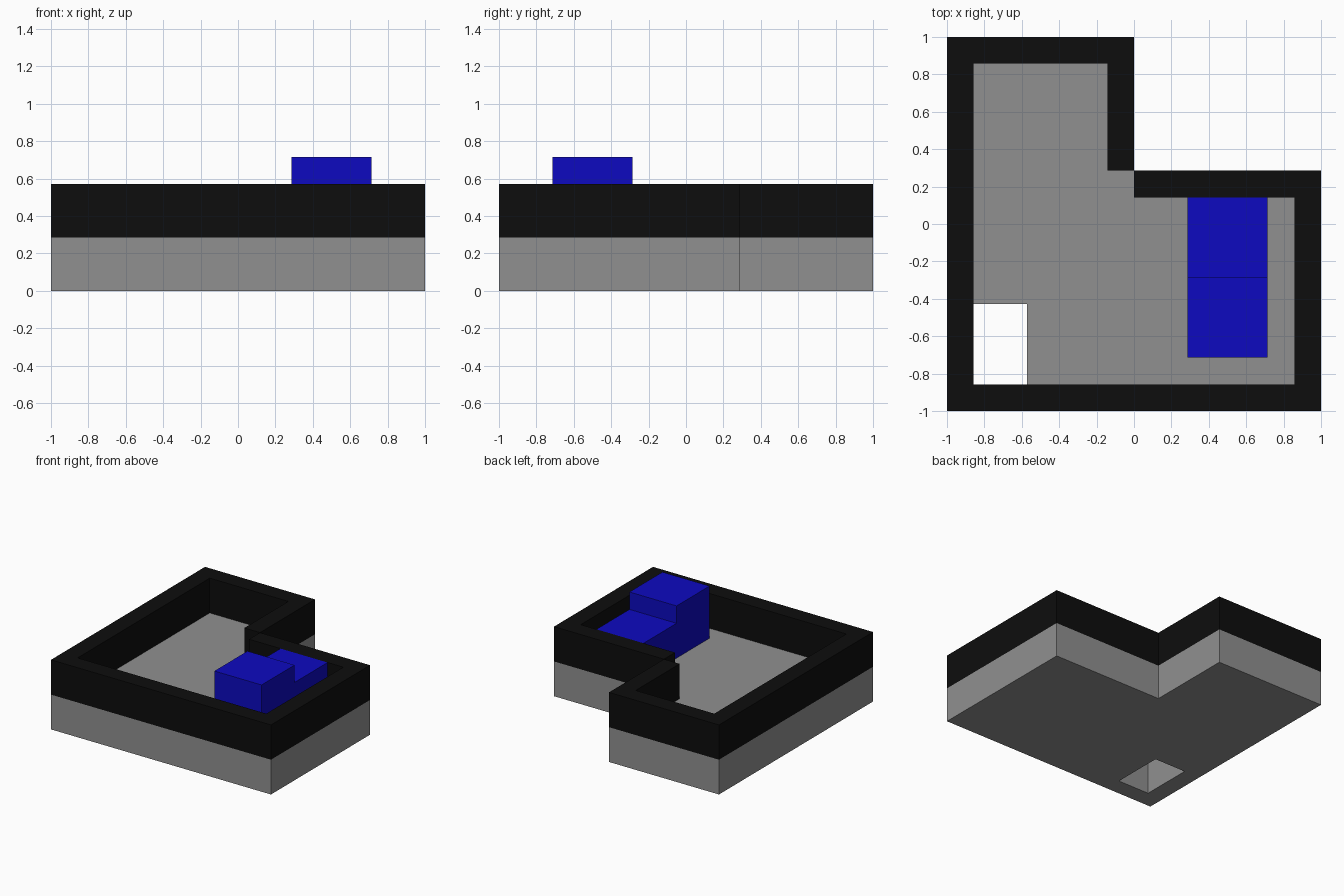
import bpy
import bmesh

cube = bpy.data.objects.get("Cube")
if cube:
    bpy.data.objects.remove(cube, do_unlink=True)

U = 1 / 7  # module: every dimension is a whole number of these


def material(name, rgb):
    mat = bpy.data.materials.new(name)
    mat.use_nodes = True
    color = (*rgb, 1)
    mat.diffuse_color = color
    mat.node_tree.nodes["Principled BSDF"].inputs["Base Color"].default_value = color
    return mat


def rect(x0, x1, y0, y1):
    return [(x0, y0), (x1, y0), (x1, y1), (x0, y1)]


def prism(name, loops, z0, z1, mat):
    """Fill the outline (later loops are holes) and extrude it upward."""
    bm = bmesh.new()
    edges = []
    for loop in loops:
        verts = [bm.verts.new((x * U, y * U, z0 * U)) for x, y in loop]
        edges += [bm.edges.new((a, b)) for a, b in zip(verts, verts[1:] + verts[:1])]
    bmesh.ops.triangle_fill(bm, edges=edges, use_beauty=True, use_dissolve=False)
    result = bmesh.ops.extrude_face_region(bm, geom=bm.faces[:], use_keep_orig=True)
    top = [g for g in result["geom"] if isinstance(g, bmesh.types.BMVert)]
    bmesh.ops.translate(bm, verts=top, vec=(0, 0, (z1 - z0) * U))
    bmesh.ops.recalc_face_normals(bm, faces=bm.faces[:])
    mesh = bpy.data.meshes.new(name)
    bm.to_mesh(mesh)
    bm.free()
    mesh.materials.append(mat)
    obj = bpy.data.objects.new(name, mesh)
    bpy.context.collection.objects.link(obj)
    return obj


grey = material("floor grey", (0.28, 0.28, 0.28))
black = material("wall black", (0.004, 0.004, 0.004))
blue = material("block blue", (0.004, 0.003, 0.53))

# L-shaped floor slab with a rectangular opening in the front corner
slab = [(-7, -7), (7, -7), (7, 2), (0, 2), (0, 7), (-7, 7)]
prism("floor_slab", [slab, rect(-6, -4, -6, -3)], 0, 2, grey)

# Perimeter wall, and the short wall that meets it at the inside corner
wall = [(-1, 2), (0, 2), (0, 7), (-7, 7), (-7, -7), (7, -7),
        (7, 2), (6, 2), (6, -6), (-6, -6), (-6, 6), (-1, 6)]
prism("perimeter_wall", [wall], 2, 4, black)
prism("back_wall", [rect(0, 6, 1, 2)], 2, 4, black)

# Stepped block standing on the floor
prism("tall_block", [rect(2, 5, -5, -2)], 2, 5, blue)
prism("low_block", [rect(2, 5, -2, 1)], 2, 4, blue)
